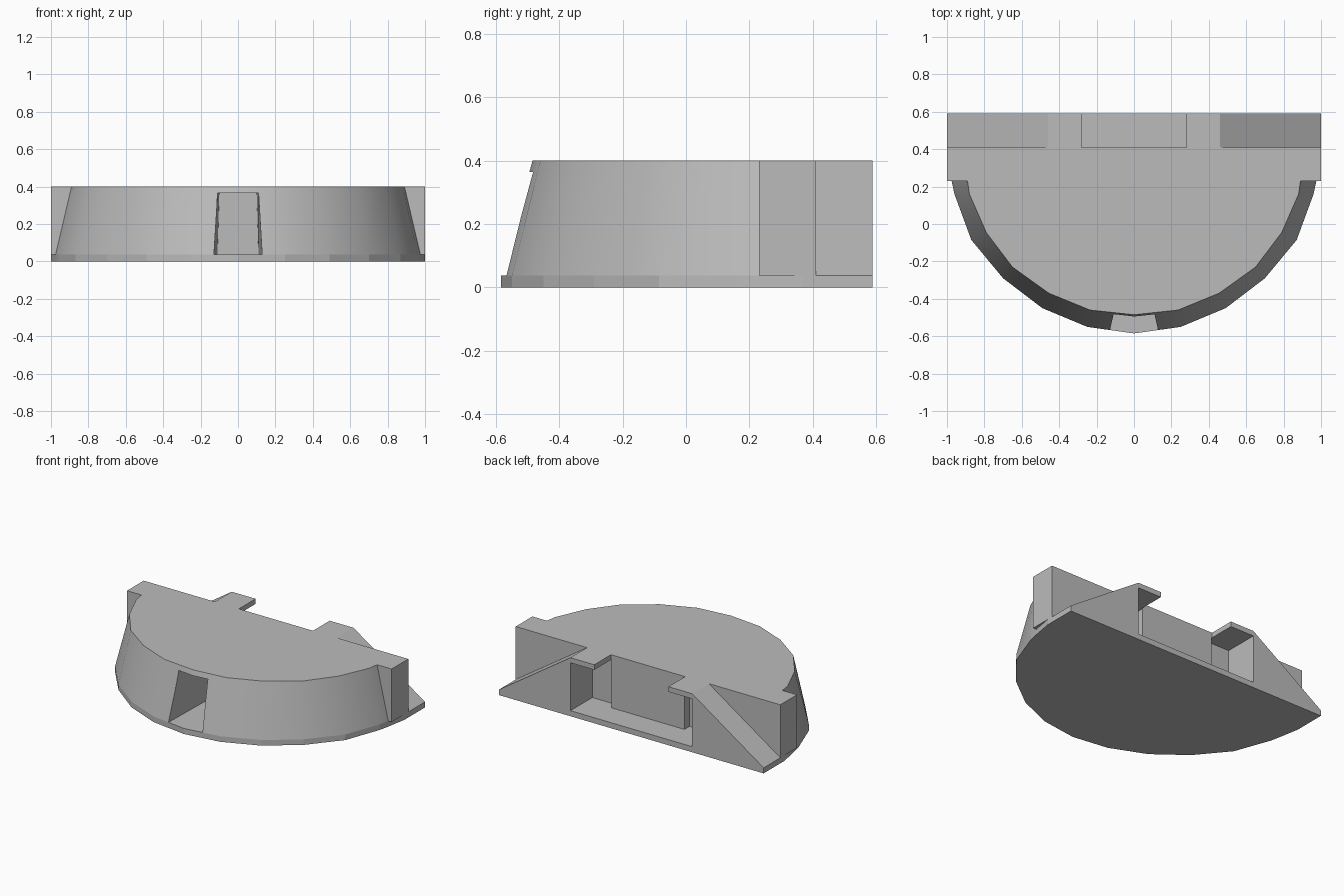
import bpy, bmesh

if "Cube" in bpy.data.objects:
    bpy.data.objects.remove(bpy.data.objects["Cube"], do_unlink=True)

grey = bpy.data.materials.new("light grey")
grey.use_nodes = True
grey.diffuse_color = (0.5, 0.5, 0.5, 1)
grey.node_tree.nodes["Principled BSDF"].inputs["Base Color"].default_value = (0.5, 0.5, 0.5, 1)

BASE, ROOF, TOP = 0.038, 0.365, 0.4      # floor, underside of roof, top
WALL, BACK, REAR = 0.23, 0.41, 0.59      # rear wall front, rear wall back, rear edge


def loft(name, lower, upper):
    """Solid between two matching rings of 3D points."""
    bm = bmesh.new()
    a = [bm.verts.new(p) for p in lower]
    b = [bm.verts.new(p) for p in upper]
    bm.faces.new(a)
    bm.faces.new(b)
    for i in range(len(a)):
        j = (i + 1) % len(a)
        bm.faces.new((a[i], a[j], b[j], b[i]))
    bmesh.ops.recalc_face_normals(bm, faces=bm.faces)
    mesh = bpy.data.meshes.new(name)
    bm.to_mesh(mesh)
    bm.free()
    mesh.materials.append(grey)
    obj = bpy.data.objects.new(name, mesh)
    bpy.context.collection.objects.link(obj)
    return obj


def mirrored(half):
    """Complete a right-hand outline across x = 0."""
    return half + [(-x, y) for x, y in reversed(half) if x > 0]


def slab(name, half, z0, z1):
    ring = mirrored(half)
    return loft(name, [(x, y, z0) for x, y in ring], [(x, y, z1) for x, y in ring])


# Base plate
rim = [(0, -.585), (.25, -.55), (.49, -.45), (.7, -.29), (.87, -.085), (.96, .16), (.975, WALL)]
slab("base_plate", rim + [(1, .37), (1, REAR)], 0, BASE)

# Tapered bow-shaped body
crown = [(0, -.485), (.235, -.46), (.455, -.37), (.65, -.23), (.79, -.045), (.88, .16), (.89, WALL)]
body = loft("tapered_body",
            [(x, y, BASE) for x, y in mirrored(rim)],
            [(x, y, TOP) for x, y in mirrored(crown)])

# Front tunnel, cut into the body above the base
def mouth(y, low, high):
    return [(-low, y, BASE), (low, y, BASE), (high, y, ROOF), (-high, y, ROOF)]

cutter = loft("tunnel_cutter", mouth(-.62, .13, .112), mouth(.2, .11, .1))
cutter.hide_render = True
cutter.hide_viewport = True
cut = body.modifiers.new("tunnel", "BOOLEAN")
cut.object = cutter
cut.solver = "EXACT"
bpy.context.view_layer.objects.active = body
body.select_set(True)
bpy.ops.object.modifier_apply(modifier=cut.name)
bpy.data.objects.remove(cutter, do_unlink=True)
bpy.ops.object.shade_smooth_by_angle(angle=0.5)

# Rear wall with a pocket on each side of the middle panel
slab("rear_wall", [(1, WALL), (1, BACK), (.46, BACK), (.46, .354), (.275, .354), (.275, BACK)],
     BASE, ROOF)

# Roof over the wall, with a lip over each pocket
slab("rear_roof", [(1, WALL), (1, BACK), (.46, BACK), (.46, REAR), (.28, REAR), (.28, BACK)],
     ROOF, TOP)

# Sloped gussets behind the wall
for side, word in ((1, "left"), (-1, "right")):
    tri = [(side * .46, BASE), (side, BASE), (side * .46, TOP)]
    loft(word + "_gusset", [(x, BACK, z) for x, z in tri], [(x, REAR, z) for x, z in tri])
